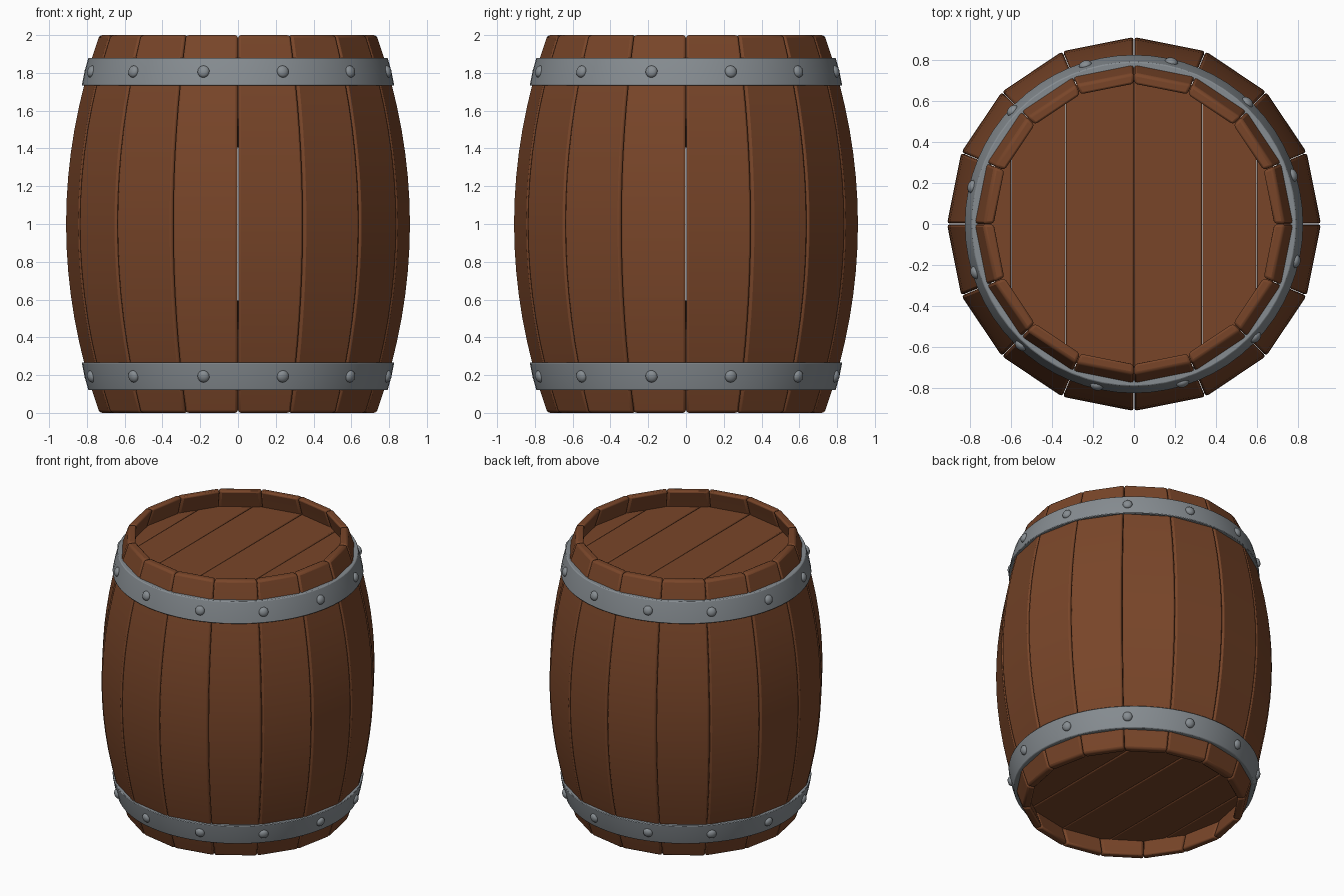
import bpy, bmesh, math
from mathutils import Matrix, Vector

if "Cube" in bpy.data.objects:
    bpy.data.objects.remove(bpy.data.objects["Cube"])

N = 16           # staves
THICK = 0.055    # stave thickness


def material(name, rgb):
    m = bpy.data.materials.new(name)
    m.diffuse_color = (*rgb, 1)
    m.use_nodes = True
    m.node_tree.nodes["Principled BSDF"].inputs["Base Color"].default_value = m.diffuse_color
    return m


WOOD = material("wood", (0.19, 0.06, 0.022))
IRON = material("iron", (0.24, 0.265, 0.285))


def finish(bm, name, mat, bevel=0, segments=2):
    bmesh.ops.recalc_face_normals(bm, faces=bm.faces)
    me = bpy.data.meshes.new(name)
    bm.to_mesh(me)
    bm.free()
    me.materials.append(mat)
    ob = bpy.data.objects.new(name, me)
    bpy.context.collection.objects.link(ob)
    if bevel:
        b = ob.modifiers.new("bevel", 'BEVEL')
        b.width, b.segments = bevel, segments
        b.limit_method, b.angle_limit = 'ANGLE', math.radians(40)
    bpy.ops.object.select_all(action='DESELECT')
    ob.select_set(True)
    bpy.context.view_layer.objects.active = ob
    bpy.ops.object.shade_smooth_by_angle(angle=math.radians(40))
    return ob


def belly(z):
    return 0.913 - 0.177 * (z - 1) ** 2


def polar(r, a, z):
    return Vector((r * math.cos(a), r * math.sin(a), z))


# Staves: flat-sided wedges following the bulging profile
for i in range(N):
    bm = bmesh.new()
    a0, a1 = (math.tau * (i + k) / N for k in (0.004, 0.996))
    rings = []
    for k in range(17):
        z = 2 * k / 16
        r = belly(z)
        rings.append([bm.verts.new(polar(rr, a, z)) for rr, a in
                      ((r, a0), (r, a1), (r - THICK, a1), (r - THICK, a0))])
    for p, q in zip(rings, rings[1:]):
        for j in range(4):
            bm.faces.new((p[j], p[(j + 1) % 4], q[(j + 1) % 4], q[j]))
    bm.faces.new(rings[0])
    bm.faces.new(rings[-1])
    finish(bm, f"stave_{i + 1}", WOOD, 0.014)

# Lids: straight planks cut to a round outline
LID_R = 0.735
cuts = [-0.73, -0.6, -0.333, 0, 0.333, 0.6, 0.73]
for label, z0 in (("top", 1.82), ("bottom", 0.13)):
    for i, (x0, x1) in enumerate(zip(cuts, cuts[1:])):
        bm = bmesh.new()
        xs = [x0 + 0.001 + (x1 - x0 - 0.002) * k / 6 for k in range(7)]
        pts = [(x, -math.sqrt(LID_R ** 2 - x * x)) for x in xs]
        pts += [(x, -y) for x, y in reversed(pts)]
        face = bm.faces.new([bm.verts.new((x, y, z0)) for x, y in pts])
        ext = bmesh.ops.extrude_face_region(bm, geom=[face])
        bmesh.ops.translate(bm, vec=(0, 0, 0.05),
                            verts=[v for v in ext["geom"] if isinstance(v, bmesh.types.BMVert)])
        finish(bm, f"{label}_lid_plank_{i + 1}", WOOD, 0.008)

# Hoops and rivets, mirrored top to bottom
hoop = [(0.79, 1.733), (0.827, 1.733), (0.812, 1.81), (0.792, 1.88), (0.755, 1.88)]
SEG = 64
for label, flip in (("top", False), ("bottom", True)):
    bm = bmesh.new()
    rows = [[bm.verts.new(polar(r, math.tau * s / SEG, 2 - z if flip else z))
             for r, z in hoop] for s in range(SEG)]
    for s in range(SEG):
        p, q = rows[s], rows[(s + 1) % SEG]
        for j in range(len(hoop)):
            k = (j + 1) % len(hoop)
            bm.faces.new((p[j], q[j], q[k], p[k]))
    finish(bm, f"{label}_hoop", IRON, 0.005)

    bm = bmesh.new()
    tilt = math.radians(14 if flip else -14)
    for i in range(12):
        a = math.radians(17 + 30 * i)
        mat = (Matrix.Translation(polar(0.812, a, 0.193 if flip else 1.807))
               @ Matrix.Rotation(a, 4, 'Z') @ Matrix.Rotation(tilt, 4, 'Y')
               @ Matrix.Diagonal((0.021, 0.032, 0.032, 1)))
        bmesh.ops.create_uvsphere(bm, u_segments=16, v_segments=10, radius=1, matrix=mat)
    finish(bm, f"{label}_rivets", IRON)
